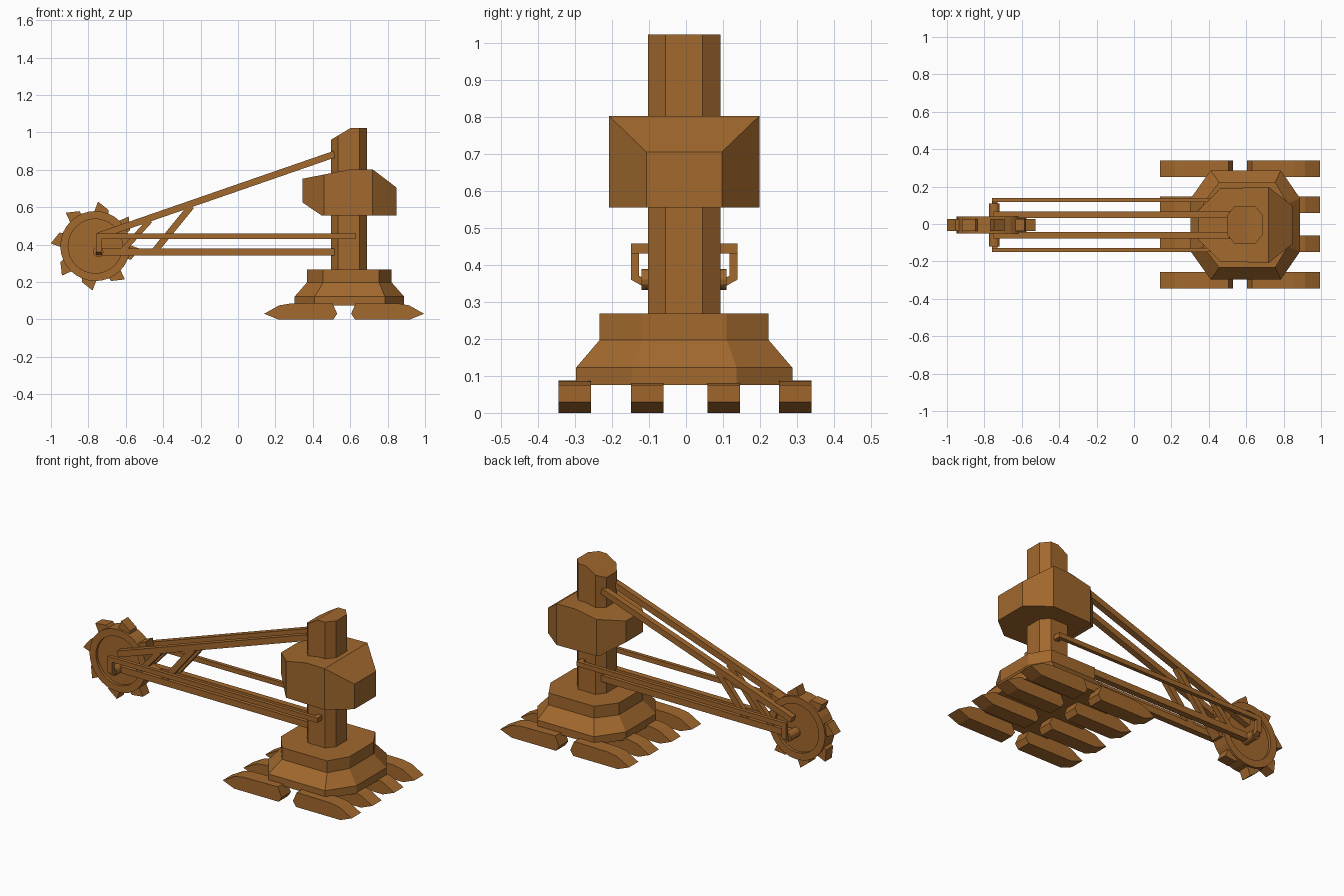
import bpy, bmesh
from math import sin, cos, radians, tau
from mathutils import Vector

if "Cube" in bpy.data.objects:
    bpy.data.objects.remove(bpy.data.objects["Cube"])

YC = -0.005   # centre plane of the machine
brown = bpy.data.materials.new("rust_brown")
brown.use_nodes = True
colour = (0.36, 0.14, 0.027, 1)
brown.diffuse_color = colour
brown.node_tree.nodes["Principled BSDF"].inputs["Base Color"].default_value = colour


def loft(name, rings, cuts=()):
    """Skin closed rings of points, cap both ends, then slice by planes."""
    bm = bmesh.new()
    loops = [[bm.verts.new(p) for p in ring] for ring in rings]
    n = len(loops[0])
    for a, b in zip(loops, loops[1:]):
        for i in range(n):
            j = (i + 1) % n
            bm.faces.new((a[i], a[j], b[j], b[i]))
    bm.faces.new(loops[0][::-1])
    bm.faces.new(loops[-1])
    for co, normal in cuts:
        geom = bm.verts[:] + bm.edges[:] + bm.faces[:]
        bmesh.ops.bisect_plane(bm, geom=geom, plane_co=co, plane_no=normal, clear_outer=True)
        bmesh.ops.holes_fill(bm, edges=[e for e in bm.edges if e.is_boundary])
    bmesh.ops.recalc_face_normals(bm, faces=bm.faces[:])
    mesh = bpy.data.meshes.new(name)
    bm.to_mesh(mesh)
    bm.free()
    mesh.materials.append(brown)
    obj = bpy.data.objects.new(name, mesh)
    bpy.context.collection.objects.link(obj)
    return obj


def side_prism(name, profile, y, width):
    """Extrude an x-z profile across y."""
    return loft(name, [[(x, y + s * width / 2, z) for x, z in profile] for s in (-1, 1)])


def bar(name, start, end, y, width, height):
    """Straight beam between two x-z points."""
    a, b = Vector(start), Vector(end)
    d = (b - a).normalized()
    n = Vector((-d.y, d.x)) * height / 2
    return side_prism(name, [a - n, b - n, b + n, a + n], y, width)


def octagon(half, z):
    """Ring mirrored across the centre plane from its (x, half width) points."""
    pts = [(x, YC - w, z) for x, w in half]
    return pts + [(x, YC + w, z) for x, w in reversed(half)]


# Crawler tracks, in two rows of four
track = [(0.14, 0.03), (0.215, 0), (0.51, 0), (0.53, 0.03),
         (0.505, 0.088), (0.28, 0.085), (0.22, 0.075)]
for y in (-0.3, -0.105, 0.102, 0.295):
    side_prism("rear_track", track, y, 0.088)
    side_prism("front_track", [(1.135 - x, z) for x, z in track], y, 0.088)

# Stepped base
wide = [(0.303, 0.142), (0.41, 0.292), (0.785, 0.292), (0.888, 0.142)]
narrow = [(0.368, 0.115), (0.455, 0.228), (0.755, 0.228), (0.822, 0.115)]
loft("base", [octagon(wide, 0.075), octagon(wide, 0.122),
              octagon(narrow, 0.197), octagon(narrow, 0.268)])

# Central post with a sloping top
post = [(0.497, 0.05), (0.535, 0.098), (0.65, 0.098), (0.69, 0.05)]
loft("post", [octagon(post, 0.25), octagon(post, 1.022)],
     [((0.6, 0, 1.022), (-0.6, 0, 1))])

# Machine house with sloping ends
house = [(0.345, 0.08), (0.46, 0.195), (0.72, 0.203), (0.848, 0.102)]
loft("house", [octagon(house, 0.555), octagon(house, 0.802)],
     [((0.72, 0, 0.802), (0.095, 0, 0.125)),
      ((0.6, 0, 0.802), (-0.05, 0, 0.255)),
      ((0.345, 0, 0.625), (-0.075, 0, -0.11))])

# Boom frames on both sides of the wheel, with outer linkage
for side, s in (("left", 1), ("right", -1)):
    y = YC + s * 0.055
    bar(side + "_tie_beam", (-0.745, 0.447), (0.515, 0.883), y, 0.036, 0.036)
    bar(side + "_boom", (-0.75, 0.36), (0.515, 0.36), y, 0.036, 0.038)
    bar(side + "_long_strut", (-0.45, 0.36), (-0.25, 0.605), y, 0.03, 0.035)
    bar(side + "_short_strut", (-0.62, 0.365), (-0.47, 0.53), y, 0.03, 0.03)
    y = YC + s * 0.133
    bar(side + "_outer_rod", (-0.76, 0.444), (0.63, 0.444), y, 0.022, 0.028)
    bar(side + "_rod_drop", (-0.745, 0.36), (-0.745, 0.457), y, 0.022, 0.03)
    # Foot of the linkage, tapering in to the axle
    loft(side + "_rod_foot", [[(x, YC + s * w, z) for w, z in
                              ((0.144, 0.36), (0.122, 0.37), (0.1, 0.36), (0.1, 0.335))]
                             for x in (-0.76, -0.73)])
bar("cross_pin", (0.6, 0.444), (0.63, 0.444), YC, 0.288, 0.028)


def disc(r, y, cx, cz, n):
    return [(cx + r * cos(tau * i / n), YC + y, cz + r * sin(tau * i / n)) for i in range(n)]


# Axle and bucket wheel with a recessed web
WX, WZ = -0.763, 0.392
loft("axle", [disc(0.028, y, -0.747, 0.36, 12) for y in (-0.115, 0.115)])
rim = [(0.145, -0.028), (0.145, -0.045), (0.187, -0.045)]
rim += [(r, -y) for r, y in reversed(rim)]
loft("bucket_wheel", [disc(r, y, WX, WZ, 32) for r, y in rim])

# Digging teeth, leaning around the rim
for k in range(8):
    shape = [(0.17, -20), (0.205, -17), (0.238, 0), (0.186, 5), (0.17, 5)]
    profile = [(WX + r * cos(radians(k * 45 + 41.5 + a)),
                WZ + r * sin(radians(k * 45 + 41.5 + a))) for r, a in shape]
    side_prism("wheel_tooth", profile, YC, 0.064)
